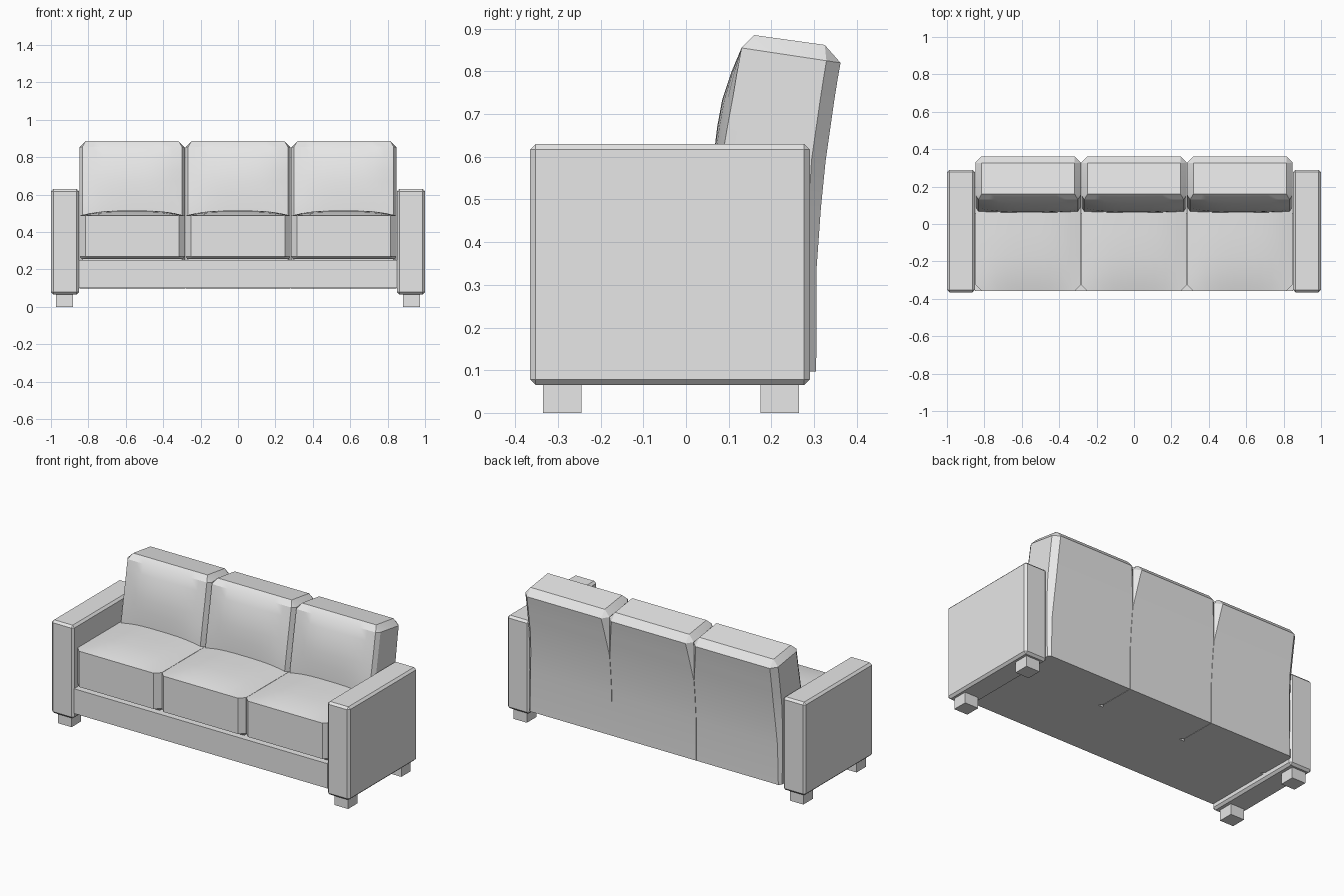
import bpy, bmesh, math

if "Cube" in bpy.data.objects:
    bpy.data.objects.remove(bpy.data.objects["Cube"], do_unlink=True)

fabric = bpy.data.materials.new("light grey")
fabric.use_nodes = True
GREY = (0.8, 0.8, 0.8, 1)
fabric.diffuse_color = GREY
fabric.node_tree.nodes["Principled BSDF"].inputs["Base Color"].default_value = GREY


def finish(name, bm, smooth=False):
    """Turn a bmesh into a named, coloured object."""
    bmesh.ops.recalc_face_normals(bm, faces=bm.faces)
    mesh = bpy.data.meshes.new(name)
    bm.to_mesh(mesh)
    bm.free()
    mesh.materials.append(fabric)
    obj = bpy.data.objects.new(name, mesh)
    bpy.context.collection.objects.link(obj)
    if smooth:
        bpy.ops.object.select_all(action='DESELECT')
        obj.select_set(True)
        bpy.context.view_layer.objects.active = obj
        bpy.ops.object.shade_smooth_by_angle(angle=math.radians(25))
    return obj


def box(name, x, y, z, bevel=0):
    """Box from (min, max) ranges, with optional chamfered edges."""
    bm = bmesh.new()
    bmesh.ops.create_cube(bm, size=1)
    for v in bm.verts:
        v.co = [r[0] if c < 0 else r[1] for c, r in zip(v.co, (x, y, z))]
    if bevel:
        bmesh.ops.bevel(bm, geom=bm.edges[:], offset=bevel, segments=1, affect='EDGES')
    return finish(name, bm)


def loft(name, rings):
    """Skin a series of closed rings and cap both ends."""
    bm = bmesh.new()
    rows = [[bm.verts.new(p) for p in ring] for ring in rings]
    n = len(rows[0])
    for a, b in zip(rows, rows[1:]):
        for i in range(n):
            j = (i + 1) % n
            bm.faces.new((a[i], a[j], b[j], b[i]))
    bm.faces.new(rows[0])
    bm.faces.new(rows[-1])
    bmesh.ops.remove_doubles(bm, verts=bm.verts, dist=1e-5)
    return finish(name, bm, smooth=True)


def crown(u):
    """Padding profile across a cushion, u from 0 to 1."""
    return 1 - abs(2 * u - 1) ** 3


N = 10
HALF = 0.282


def seat_cushion(name, cx):
    # y, side inset, bottom height, crown amount
    stations = [(-0.357, 0.032, 0.27, 0), (-0.325, 0, 0.255, 0.25), (-0.26, 0, 0.255, 0.65),
                (-0.17, 0, 0.255, 0.92), (-0.05, 0, 0.255, 1), (0.12, 0, 0.255, 1)]
    rings = []
    for y, inset, low, puff in stations:
        w = HALF - inset
        ring = [(cx - w, y, 0.27), (cx - w + 0.012, y, low),
                (cx + w - 0.012, y, low), (cx + w, y, 0.27)]
        ring += [(cx + w - 2 * w * i / N, y, 0.487 + 0.028 * puff * crown(i / N))
                 for i in range(N + 1)]
        rings.append(ring)
    loft(name, rings)


def back_cushion(name, cx, side):
    # front (y, z), back (y, z), padding, inner rear chamfer, outer rear chamfer, side inset
    levels = [((0.06, 0.1), (0.305, 0.097), 0, 0, 0.015, 0),
              ((0.06, 0.34), (0.306, 0.34), 0, 0, 0.02, 0),
              ((0.068, 0.5), (0.316, 0.48), 0.3, 0, 0.028, 0),
              ((0.085, 0.6), (0.327, 0.59), 0.85, 0, 0.033, 0),
              ((0.097, 0.67), (0.337, 0.66), 1, 0.01, 0.033, 0),
              ((0.109, 0.735), (0.347, 0.73), 1, 0.02, 0.033, 0),
              ((0.12, 0.80), (0.355, 0.78), 0.55, 0.027, 0.033, 0),
              ((0.13, 0.855), (0.362, 0.82), 0, 0.033, 0.033, 0),
              ((0.16, 0.885), (0.325, 0.862), 0, 0, 0, 0.033)]
    rings = []
    for (yf, zf), (yb, zb), puff, inner, outer, inset in levels:
        w = HALF - inset
        fx, fy = (0, 0) if inset else (0.016, 0.025)
        left = outer if side < 0 else inner
        right = outer if side > 0 else inner

        def pt(x, y):
            t = min(max((y - yf) / (yb - yf), 0), 1)
            return (cx + x, y, zf + (zb - zf) * t)
        ring = [pt(-w, yf + fy), pt(-w, yb - left), pt(-w + left, yb),
                pt(w - right, yb), pt(w, yb - right), pt(w, yf + fy)]
        f = w - fx
        ring += [pt(f - 2 * f * i / N, yf - 0.024 * puff * crown(i / N))
                 for i in range(N + 1)]
        rings.append(ring)
    loft(name, rings)


# Three seat and back cushions
for label, side in (("right", -1), ("middle", 0), ("left", 1)):
    seat_cushion(label + "_seat_cushion", side * 0.566)
    back_cushion(label + "_back_cushion", side * 0.566, side)

# Base with front rail
box("base_frame", (-0.85, 0.85), (-0.357, 0.06), (0.1, 0.25))

# Arms and feet on both sides
for label, s in (("right", -1), ("left", 1)):
    xs = sorted((s * 0.85, s * 1.0))
    box(label + "_arm", xs, (-0.365, 0.29), (0.065, 0.63), 0.013)
    xs = sorted((s * 0.882, s * 0.973))
    box(label + "_front_foot", xs, (-0.335, -0.245), (0, 0.067))
    box(label + "_back_foot", xs, (0.175, 0.265), (0, 0.067))
